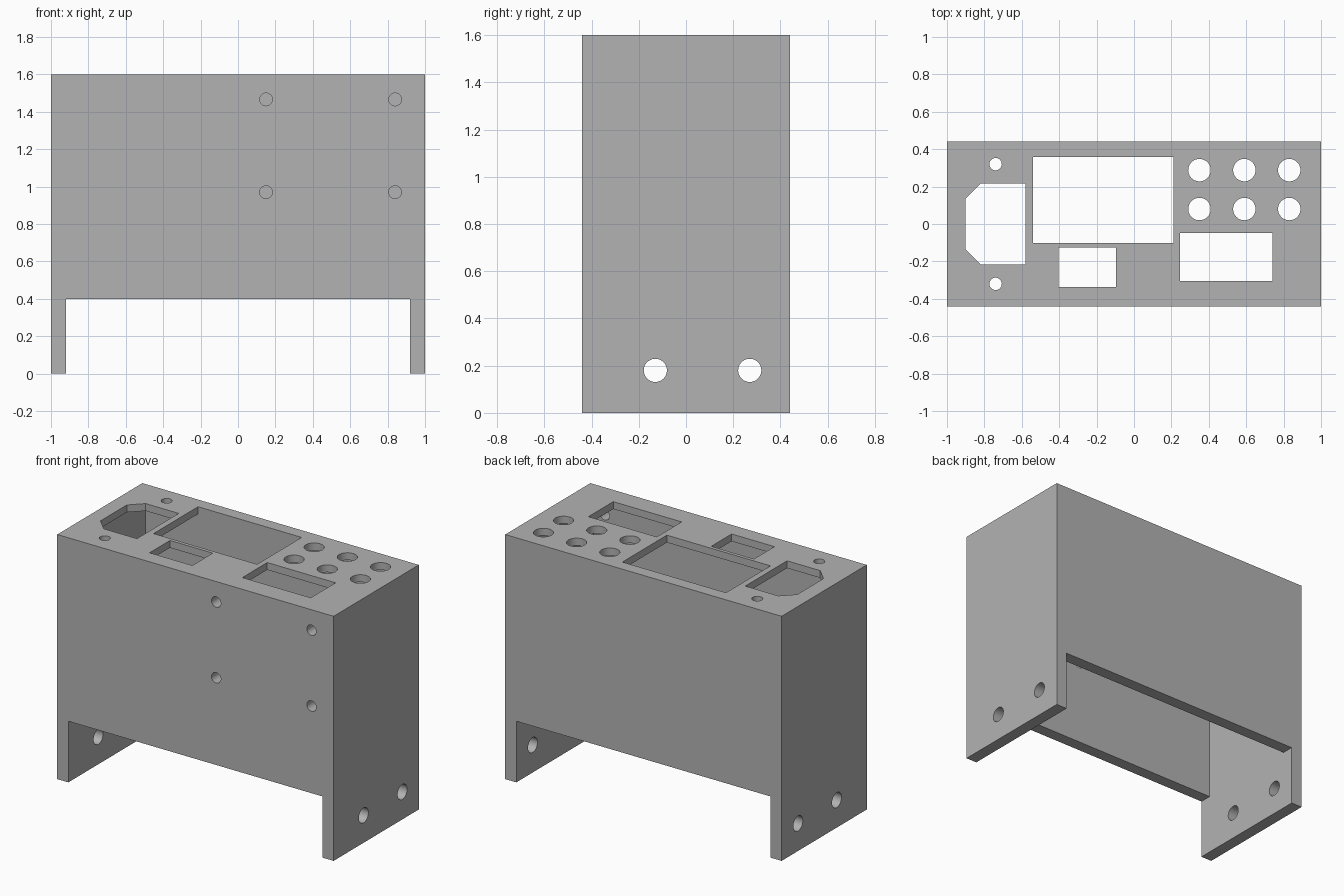
import bpy, bmesh, math
from mathutils import Matrix, Vector

default = bpy.data.objects.get("Cube")
if default:
    bpy.data.objects.remove(default, do_unlink=True)

WIDTH, DEPTH, HEIGHT = 2.0, 0.88, 1.6
WALL, TOP, LEG = 0.08, 0.048, 0.4
IN_X, IN_Y = WIDTH / 2 - WALL, DEPTH / 2 - WALL


def add_object(name, bm):
    bmesh.ops.recalc_face_normals(bm, faces=bm.faces)
    mesh = bpy.data.meshes.new(name)
    bm.to_mesh(mesh)
    bm.free()
    obj = bpy.data.objects.new(name, mesh)
    bpy.context.collection.objects.link(obj)
    return obj


def box(name, low, high):
    low, high = Vector(low), Vector(high)
    bm = bmesh.new()
    bmesh.ops.create_cube(bm, size=1)
    bmesh.ops.scale(bm, vec=high - low, verts=bm.verts)
    bmesh.ops.translate(bm, vec=(low + high) / 2, verts=bm.verts)
    return add_object(name, bm)


def cylinder(name, centre, radius, length, axis):
    bm = bmesh.new()
    bmesh.ops.create_cone(bm, cap_ends=True, segments=48,
                          radius1=radius, radius2=radius, depth=length)
    turn = Vector((0, 0, 1)).rotation_difference(Vector(axis)).to_matrix().to_4x4()
    bmesh.ops.transform(bm, matrix=Matrix.Translation(centre) @ turn, verts=bm.verts)
    return add_object(name, bm)


def prism(name, outline, z0, z1):
    bm = bmesh.new()
    face = bm.faces.new([bm.verts.new((x, y, z0)) for x, y in outline])
    new = bmesh.ops.extrude_face_region(bm, geom=[face])["geom"]
    bmesh.ops.translate(bm, vec=(0, 0, z1 - z0),
                        verts=[v for v in new if isinstance(v, bmesh.types.BMVert)])
    return add_object(name, bm)


# Outer block of the enclosure
body = box("enclosure", (-WIDTH / 2, -DEPTH / 2, 0), (WIDTH / 2, DEPTH / 2, HEIGHT))

# Hollow inside and the open gap between the side legs
cutters = [
    box("cavity_cutter", (-IN_X, -IN_Y, -0.2), (IN_X, IN_Y, HEIGHT - TOP)),
    box("leg_gap_cutter", (-IN_X, -DEPTH, -0.3), (IN_X, DEPTH, LEG)),
]

# Rectangular windows in the top panel
Z0, Z1 = HEIGHT - 0.08, HEIGHT + 0.1
for x0, x1, y0, y1 in [(-0.54, 0.21, -0.102, 0.358),
                       (-0.405, -0.095, -0.336, -0.125),
                       (0.245, 0.74, -0.305, -0.048)]:
    cutters.append(box("window_cutter", (x0, y0, Z0), (x1, y1, Z1)))

# Power socket opening with two clipped corners, and its screw holes
socket = [(-0.58, -0.216), (-0.58, 0.216), (-0.82, 0.216),
          (-0.9, 0.136), (-0.9, -0.136), (-0.82, -0.216)]
cutters.append(prism("socket_cutter", socket, Z0, Z1))
for y in (-0.32, 0.32):
    cutters.append(cylinder("socket_screw_cutter", (-0.74, y, HEIGHT), 0.033, 0.2, (0, 0, 1)))

# Two rows of round holes in the top panel
for x in (0.35, 0.59, 0.83):
    for y in (0.08, 0.288):
        cutters.append(cylinder("round_cutter", (x, y, HEIGHT), 0.06, 0.2, (0, 0, 1)))

# Four mounting holes through the front wall
for x in (0.15, 0.84):
    for z in (0.97, 1.466):
        cutters.append(cylinder("front_screw_cutter", (x, -DEPTH / 2, z), 0.034, 0.3, (0, 1, 0)))

# Holes through both legs
for y in (-0.13, 0.27):
    cutters.append(cylinder("leg_hole_cutter", (0, y, 0.18), 0.049, 3, (1, 0, 0)))

# Cut everything out of the block
bpy.context.view_layer.objects.active = body
for cutter in cutters:
    cutter.hide_render = True
    mod = body.modifiers.new(cutter.name, 'BOOLEAN')
    mod.operation = 'DIFFERENCE'
    mod.solver = 'EXACT'
    mod.object = cutter
    bpy.ops.object.modifier_apply(modifier=mod.name)
    bpy.data.objects.remove(cutter, do_unlink=True)

# Single grey plastic
grey = bpy.data.materials.new("grey_plastic")
grey.use_nodes = True
colour = (0.45, 0.45, 0.45, 1)
grey.diffuse_color = colour
grey.node_tree.nodes["Principled BSDF"].inputs["Base Color"].default_value = colour
body.data.materials.clear()
body.data.materials.append(grey)

# Smooth hole walls, sharp edges
bpy.ops.object.select_all(action='DESELECT')
body.select_set(True)
bpy.ops.object.shade_smooth_by_angle(angle=math.radians(30))
